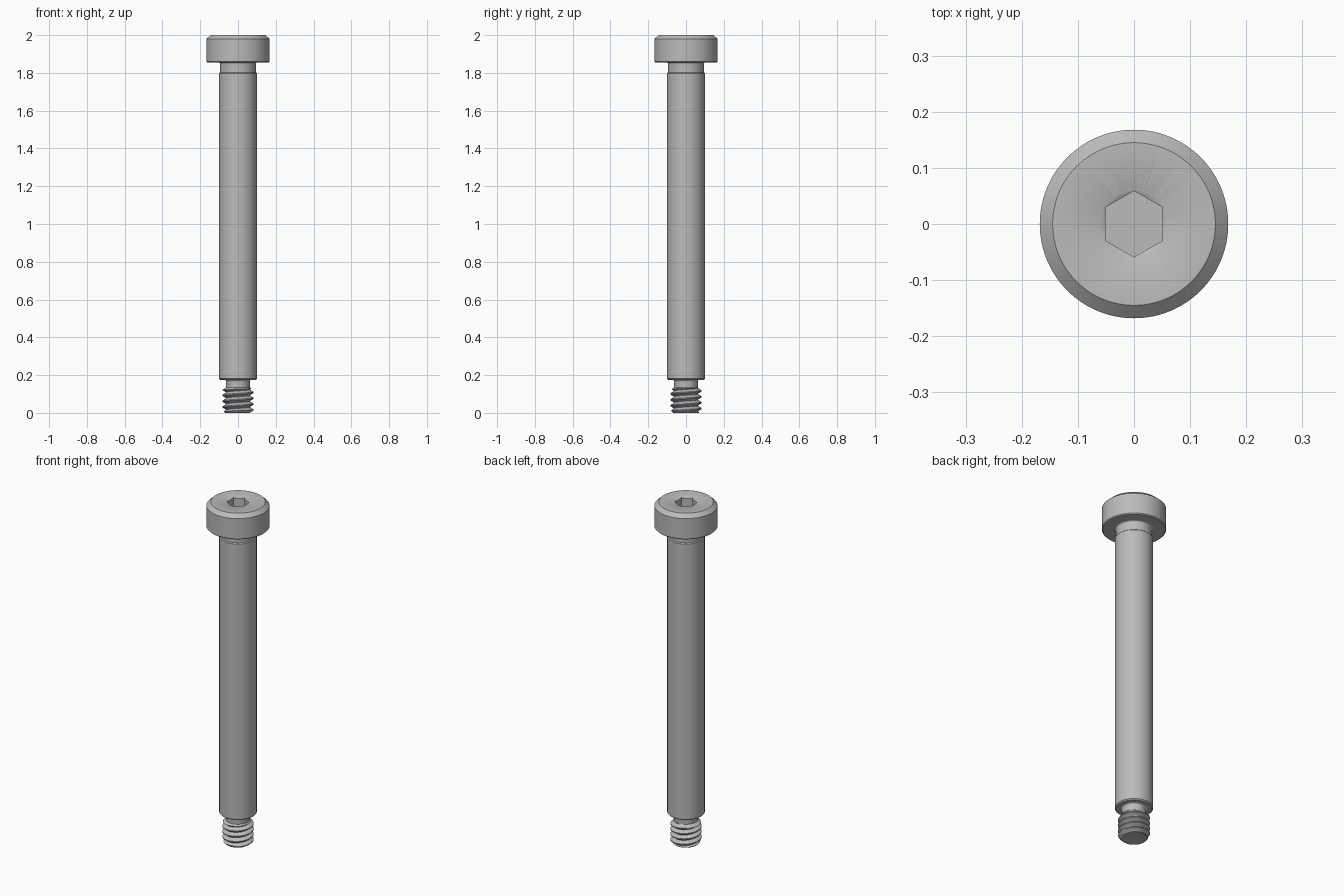
import bpy, bmesh, math

SEGMENTS = 96

old = bpy.data.objects.get("Cube")
if old:
    bpy.data.objects.remove(old, do_unlink=True)

steel = bpy.data.materials.new("grey steel")
steel.use_nodes = True
GREY = (0.5, 0.5, 0.5, 1.0)
steel.diffuse_color = GREY
steel.node_tree.nodes["Principled BSDF"].inputs["Base Color"].default_value = GREY


def finish(bm, name):
    bmesh.ops.recalc_face_normals(bm, faces=bm.faces)
    mesh = bpy.data.meshes.new(name)
    bm.to_mesh(mesh)
    bm.free()
    mesh.materials.append(steel)
    obj = bpy.data.objects.new(name, mesh)
    bpy.context.collection.objects.link(obj)
    return obj


def smooth(obj):
    bpy.ops.object.select_all(action='DESELECT')
    obj.select_set(True)
    bpy.context.view_layer.objects.active = obj
    bpy.ops.object.shade_smooth_by_angle(angle=math.radians(30))


def lathe(name, profile, segments=SEGMENTS, start=0.0):
    """Turn (radius, z) points around the z axis."""
    bm = bmesh.new()
    pts = [bm.verts.new((r * math.cos(start), r * math.sin(start), z)) for r, z in profile]
    edges = [bm.edges.new(pair) for pair in zip(pts, pts[1:])]
    bmesh.ops.spin(bm, geom=pts + edges, cent=(0, 0, 0), axis=(0, 0, 1),
                   angle=math.tau, steps=segments, use_merge=True)
    bmesh.ops.remove_doubles(bm, verts=bm.verts, dist=1e-5)
    return finish(bm, name)


def fillet(cx, cz, radius, a0, a1, steps=5):
    angles = [math.radians(a0 + (a1 - a0) * i / steps) for i in range(steps + 1)]
    return [(cx + radius * math.cos(a), cz + radius * math.sin(a)) for a in angles]


# Head: chamfered top rim, slightly eased lower rim
head = lathe("head", [(0, 1.855), (0.163, 1.855), (0.168, 1.86), (0.168, 1.979),
                      (0.145, 2), (0, 2)])

# Hexagonal socket with a conical lead-in
hex_cutter = lathe("socket_cutter", [(0, 1.92), (0.059, 1.92), (0.059, 2.05), (0, 2.05)],
                   6, math.pi / 2)
cone_cutter = lathe("lead_in_cutter", [(0, 1.966), (0.0595, 2), (0.0595, 2.05), (0, 2.05)])
for cutter in (hex_cutter, cone_cutter):
    mod = head.modifiers.new("socket", 'BOOLEAN')
    mod.operation = 'DIFFERENCE'
    mod.solver = 'EXACT'
    mod.object = cutter
    bpy.context.view_layer.objects.active = head
    bpy.ops.object.modifier_apply(modifier=mod.name)
    bpy.data.objects.remove(cutter, do_unlink=True)
smooth(head)

# Shoulder with the relief groove above and the thread undercut below
shoulder = lathe("shoulder",
                 [(0.063, 0.125)] + fillet(0.073, 0.165, 0.01, 180, 90)
                 + [(0.094, 0.175), (0.1, 0.181), (0.1, 1.798), (0.095, 1.803)]
                 + fillet(0.103, 1.847, 0.008, 180, 90))
smooth(shoulder)


# Threaded end: a helical ridge trimmed by the tip chamfer and the run-out
ROOT, CREST, PITCH, TOP = 0.064, 0.083, 0.031, 0.135
ROWS = 12


def thread_radius(turn, z):
    phase = (z / PITCH - turn) % 1.0
    ridge = min(1.0, max(0.0, 1.25 - 2.8 * abs(phase - 0.5)))
    r = ROOT + (CREST - ROOT) * ridge
    return min(r, 0.068 + z, 0.063 + 1.5 * (TOP - z))


bm = bmesh.new()
rings = []
for k in range(-ROWS, int(TOP / PITCH * ROWS) + 2):
    ring = []
    for s in range(SEGMENTS + 1):
        turn = s / SEGMENTS
        z = min(TOP, max(0.0, (k / ROWS + turn) * PITCH))
        r = thread_radius(turn, z)
        a = math.tau * turn
        ring.append(bm.verts.new((r * math.cos(a), r * math.sin(a), z)))
    rings.append(ring)
for low, high in zip(rings, rings[1:]):
    for s in range(SEGMENTS):
        bm.faces.new((low[s], low[s + 1], high[s + 1], high[s]))
bmesh.ops.remove_doubles(bm, verts=bm.verts, dist=1e-5)
bmesh.ops.dissolve_degenerate(bm, dist=1e-5, edges=bm.edges)
bmesh.ops.holes_fill(bm, edges=[e for e in bm.edges if e.is_boundary], sides=0)
smooth(finish(bm, "thread"))
